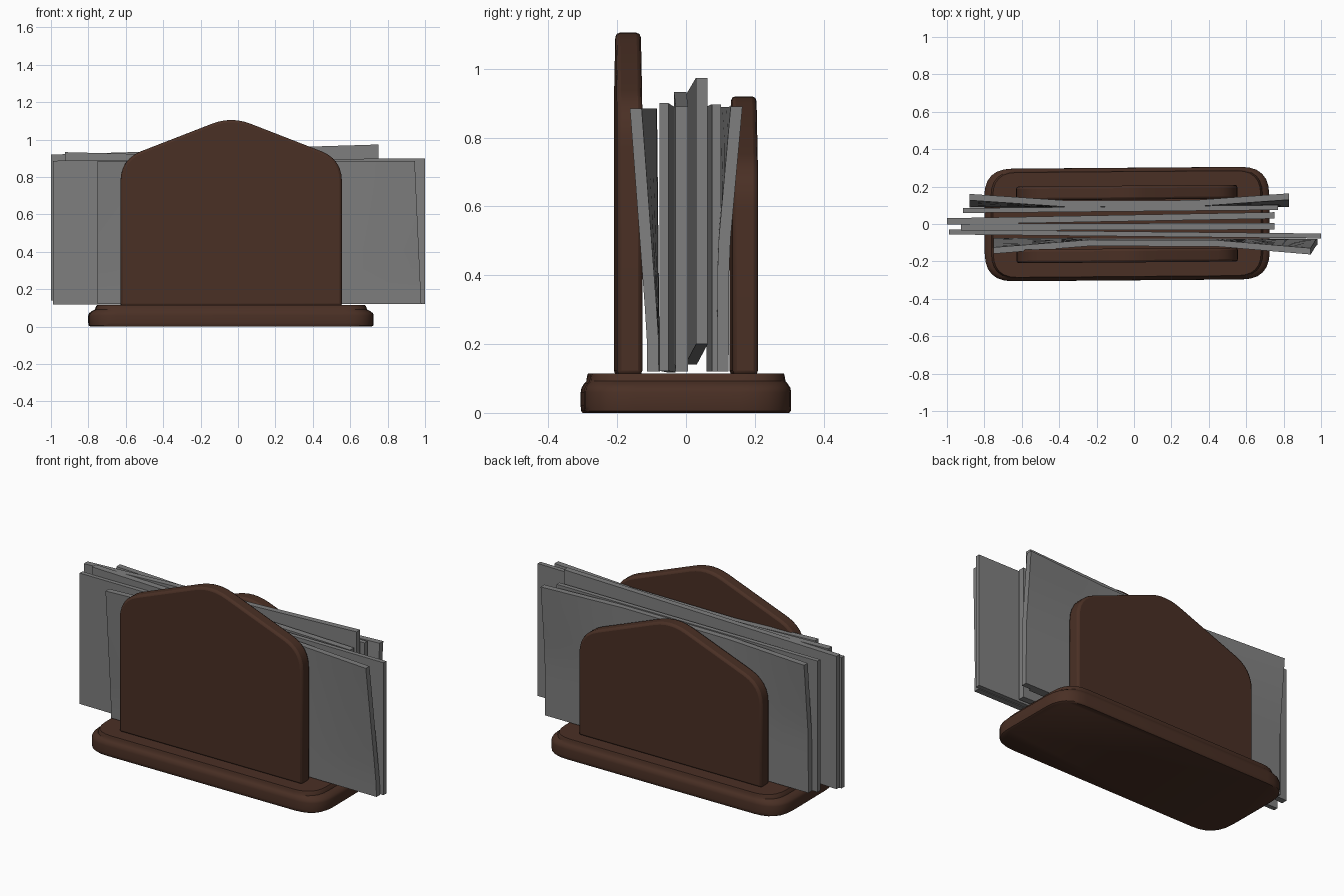
import bpy, bmesh, math
from mathutils import Vector, Matrix

cube = bpy.data.objects.get("Cube")
if cube:
    bpy.data.objects.remove(cube)

CX = -0.0375                       # centre of the wooden stand
SKEW = Matrix.Rotation(math.radians(0.45), 4, 'Z')


def material(name, rgb):
    m = bpy.data.materials.new(name)
    m.use_nodes = True
    m.diffuse_color = (*rgb, 1)
    m.node_tree.nodes["Principled BSDF"].inputs["Base Color"].default_value = (*rgb, 1)
    return m


WOOD = material("dark wood", (0.068, 0.029, 0.018))
PAPER = material("grey paper", (0.21, 0.21, 0.21))


def finish(bm, name, mat, bevel=0, angle=30):
    bmesh.ops.recalc_face_normals(bm, faces=bm.faces)
    me = bpy.data.meshes.new(name)
    bm.to_mesh(me)
    bm.free()
    me.materials.append(mat)
    ob = bpy.data.objects.new(name, me)
    bpy.context.collection.objects.link(ob)
    if bevel:
        mod = ob.modifiers.new("soft edges", 'BEVEL')
        mod.width = bevel
        mod.segments = 2
        mod.limit_method = 'ANGLE'
        mod.angle_limit = math.radians(50)
    bpy.ops.object.select_all(action='DESELECT')
    ob.select_set(True)
    bpy.context.view_layer.objects.active = ob
    bpy.ops.object.shade_smooth_by_angle(angle=math.radians(angle))
    return ob


def rounded(points, radii, n=6):
    """Closed 2D outline with each corner replaced by a curve."""
    out = []
    for i, (p, r) in enumerate(zip(points, radii)):
        p = Vector(p)
        if not r:
            out.append(p)
            continue
        a = p + (Vector(points[i - 1]) - p).normalized() * r
        b = p + (Vector(points[(i + 1) % len(points)]) - p).normalized() * r
        for k in range(n + 1):
            t = k / n
            out.append(a * (1 - t) ** 2 + p * 2 * t * (1 - t) + b * t * t)
    return out


def loft(bm, rings):
    loops = [[bm.verts.new(SKEW @ Vector(co)) for co in ring] for ring in rings]
    n = len(loops[0])
    for a, b in zip(loops, loops[1:]):
        for i in range(n):
            bm.faces.new((a[i], a[(i + 1) % n], b[(i + 1) % n], b[i]))
    bm.faces.new(loops[0])
    bm.faces.new(loops[-1])


# Base: rounded plinth with a moulded upper edge
def base():
    rings = []
    for inset, z in [(0.012, 0), (0.002, 0.006), (0, 0.02), (0, 0.06), (0.005, 0.073),
                     (0.022, 0.085), (0.036, 0.092), (0.040, 0.105), (0.046, 0.115)]:
        w, d = 0.762 - inset, 0.301 - inset * 0.45
        ring = rounded([(-w, -d), (w, -d), (w, d), (-w, d)], [0.15 - inset * 0.5] * 4)
        rings.append([(p.x + CX, p.y, z) for p in ring])
    bm = bmesh.new()
    loft(bm, rings)
    finish(bm, "base", WOOD, angle=40)


# Gabled upright panels
def panel(name, y, shoulder, peak):
    w = 0.592
    outline = rounded([(-w, 0.11), (w, 0.11), (w, shoulder), (0, peak), (-w, shoulder)],
                      [0, 0, 0.12, 0.11, 0.12])
    bm = bmesh.new()
    loft(bm, [[(p.x + CX, y + s * 0.037, p.y) for p in outline] for s in (-1, 1)])
    finish(bm, name, WOOD, bevel=0.013)


# Envelopes: thin cards given by their four corner heights and end positions
def envelope(name, x, y, low, high, thick, lean=0, curl=0, start=0.5, lean_x=0):
    bm = bmesh.new()
    bmesh.ops.create_cube(bm, size=1)
    for axis, cuts in ((0, 9), (2, 7)):
        edges = [e for e in bm.edges
                 if abs((e.verts[0].co - e.verts[1].co)[axis]) > 0.9]
        bmesh.ops.subdivide_edges(bm, edges=edges, cuts=cuts, use_grid_fill=True)
    for v in bm.verts:
        u, side, h = v.co.x + 0.5, v.co.y, v.co.z + 0.5
        bottom = low[0] + (low[1] - low[0]) * u
        top = high[0] + (high[1] - high[0]) * u
        end = max(0, abs(u - 0.5) - 0.2) / 0.3
        bend = curl * end * max(0, h - start) / (1 - start)
        v.co = (x[0] + (x[1] - x[0]) * u - lean_x * h * u,
                y[0] + (y[1] - y[0]) * u + side * thick + lean * h + bend,
                bottom + (top - bottom) * h)
    finish(bm, name, PAPER)


base()
panel("front_panel", -0.168, 0.895, 1.125)
panel("back_panel", 0.168, 0.71, 0.94)

envelope("envelope_front", (-0.75, 0.98), (-0.092, -0.096), (0.12, 0.12), (0.885, 0.885),
         0.034, lean=-0.008, curl=-0.042, start=0.15, lean_x=0.035)
envelope("envelope_second", (-0.99, 1.0), (-0.043, -0.064), (0.118, 0.122), (0.887, 0.9), 0.026)
envelope("envelope_third", (-0.925, 0.75), (-0.017, -0.012), (0.155, 0.12), (0.933, 0.89), 0.036)
envelope("envelope_fourth", (-1.0, 0.75), (0.014, 0.046), (0.14, 0.2), (0.92, 0.974), 0.034)
envelope("envelope_fifth", (-0.915, 0.77), (0.072, 0.088), (0.12, 0.12), (0.89, 0.897), 0.026)
envelope("envelope_back", (-0.88, 0.83), (0.104, 0.107), (0.12, 0.12), (0.885, 0.89),
         0.034, lean=0.004, curl=0.036, start=0.45)
